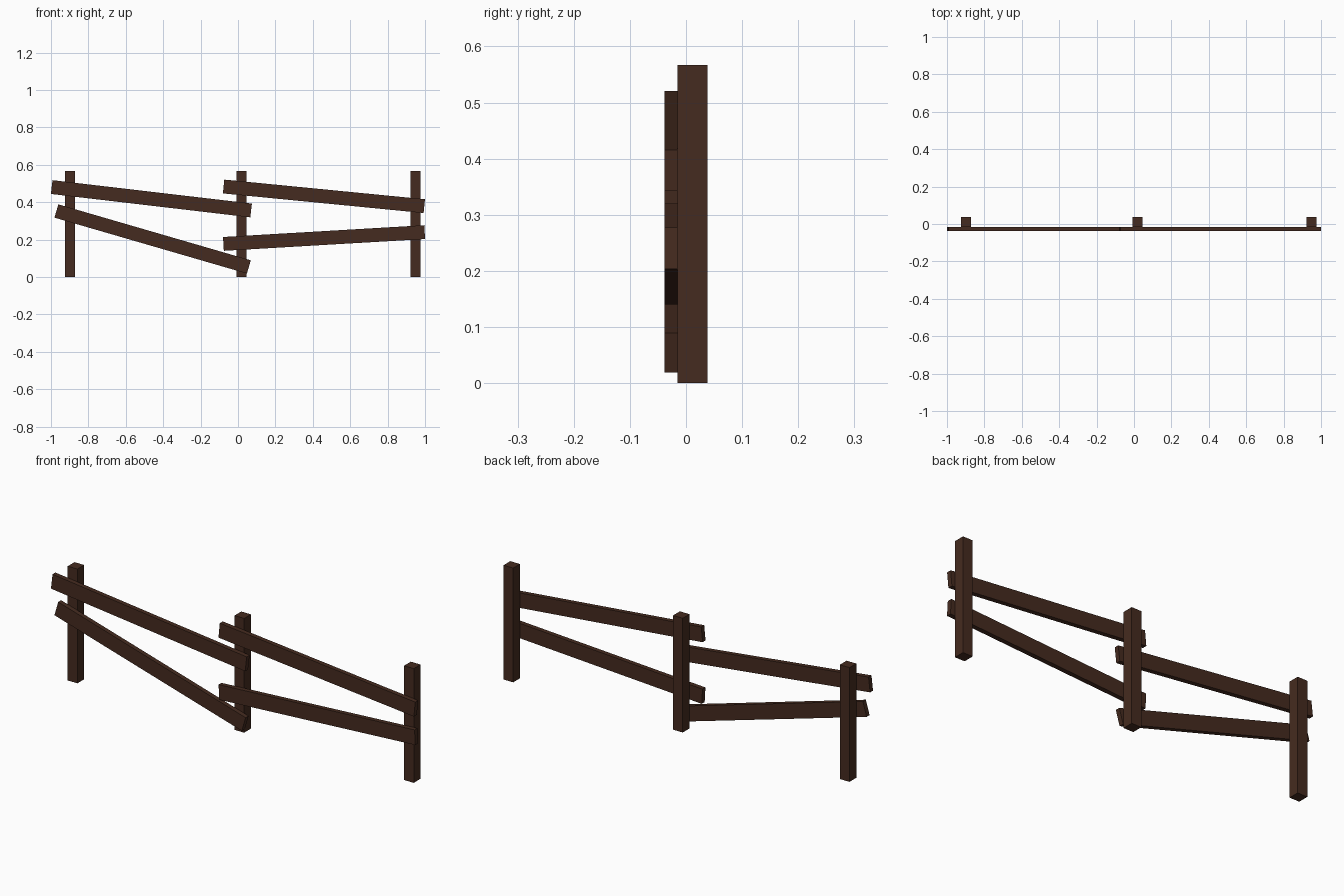
import bpy
from math import atan2, hypot
from mathutils import Matrix

if "Cube" in bpy.data.objects:
    bpy.data.objects.remove(bpy.data.objects["Cube"])

wood = bpy.data.materials.new("dark_wood")
wood.diffuse_color = (0.06, 0.024, 0.014, 1)
wood.use_nodes = True
wood.node_tree.nodes["Principled BSDF"].inputs["Base Color"].default_value = wood.diffuse_color


def box(name, size, loc, tilt=0.0):
    bpy.ops.mesh.primitive_cube_add(size=1)
    ob = bpy.context.object
    ob.name = name
    ob.data.transform(Matrix.Diagonal((*size, 1)))
    ob.location = loc
    ob.rotation_euler = (0, tilt, 0)
    ob.data.materials.append(wood)
    return ob


# Upright square posts
POST_W, POST_H = 0.053, 0.567
for name, x in (("left", -0.898), ("middle", 0.018), ("right", 0.949)):
    box(f"{name}_post", (POST_W, POST_W, POST_H), (x, 0.0115, POST_H / 2))

# Sagging rails on the front, given by the centres of their two ends
RAIL_H, RAIL_D, RAIL_Y = 0.074, 0.023, -0.0265
rails = {
    "upper_left_rail": ((-0.996, 0.481), (0.070, 0.356)),
    "lower_left_rail": ((-0.971, 0.353), (0.058, 0.054)),
    "upper_right_rail": ((-0.077, 0.484), (0.996, 0.379)),
    "lower_right_rail": ((-0.078, 0.177), (0.998, 0.240)),
}
for name, ((x0, z0), (x1, z1)) in rails.items():
    dx, dz = x1 - x0, z1 - z0
    box(name, (hypot(dx, dz), RAIL_D, RAIL_H),
        ((x0 + x1) / 2, RAIL_Y, (z0 + z1) / 2), -atan2(dz, dx))
